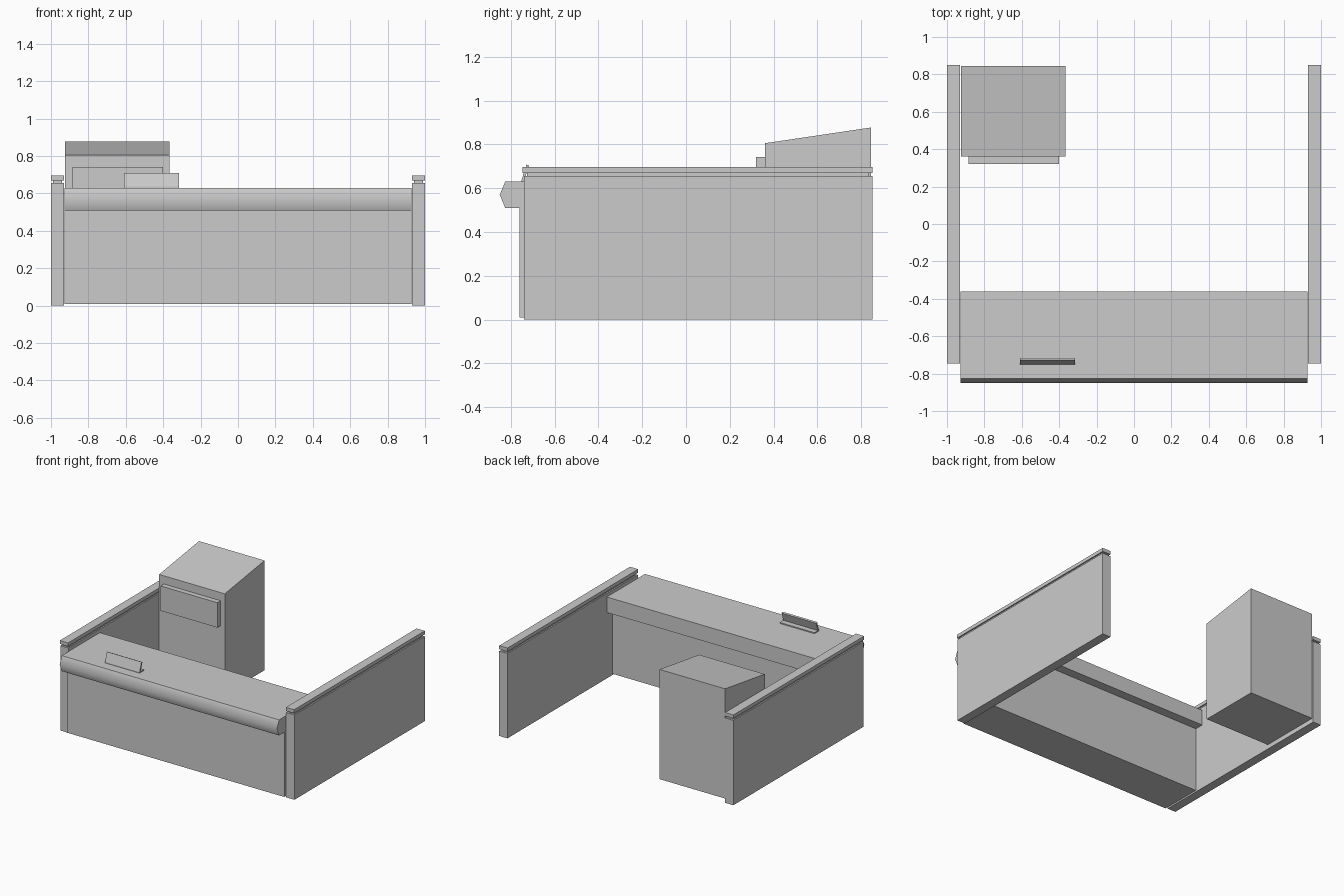
import bpy, bmesh, math

if "Cube" in bpy.data.objects:
    bpy.data.objects.remove(bpy.data.objects["Cube"])


def extrude_x(name, profile, x0, x1, smooth=False):
    """Extrude a (y, z) profile from x0 to x1."""
    bm = bmesh.new()
    a = [bm.verts.new((x0, y, z)) for y, z in profile]
    b = [bm.verts.new((x1, y, z)) for y, z in profile]
    bm.faces.new(a)
    bm.faces.new(b[::-1])
    n = len(profile)
    for i in range(n):
        bm.faces.new((a[i], b[i], b[(i + 1) % n], a[(i + 1) % n]))
    bmesh.ops.recalc_face_normals(bm, faces=bm.faces)
    mesh = bpy.data.meshes.new(name)
    bm.to_mesh(mesh)
    bm.free()
    ob = bpy.data.objects.new(name, mesh)
    bpy.context.collection.objects.link(ob)
    if smooth:
        bpy.ops.object.select_all(action='DESELECT')
        ob.select_set(True)
        bpy.context.view_layer.objects.active = ob
        bpy.ops.object.shade_smooth_by_angle(angle=math.radians(50))
    return ob


def box(name, x0, x1, y0, y1, z0, z1):
    return extrude_x(name, [(y0, z0), (y1, z0), (y1, z1), (y0, z1)], x0, x1)


# side walls, each with a recessed neck and a cap rail
for side, s in (("left", -1), ("right", 1)):
    for part, xa, xb, y0, y1, z0, z1 in (
            ("wall", 0.93, 1.0, -0.74, 0.85, 0.0, 0.655),
            ("neck", 0.94, 0.99, -0.725, 0.835, 0.655, 0.67),
            ("cap_rail", 0.93, 1.0, -0.745, 0.85, 0.67, 0.697)):
        x0, x1 = sorted((s * xa, s * xb))
        box(f"{side}_{part}", x0, x1, y0, y1, z0, z1)

# front base block under the counter
box("front_base", -0.928, 0.928, -0.76, -0.43, 0.01, 0.51)

# counter top with a rounded nose
extrude_x("counter_top", [(-0.36, 0.51), (-0.36, 0.63), (-0.825, 0.63),
                          (-0.85, 0.57), (-0.825, 0.51)], -0.928, 0.928, True)

# desk sign: flat foot and leaning plate
box("sign_foot", -0.61, -0.315, -0.75, -0.695, 0.63, 0.638)
extrude_x("sign_plate", [(-0.75, 0.638), (-0.738, 0.638), (-0.716, 0.703),
                         (-0.728, 0.708)], -0.61, -0.315)

# cabinet with sloped top, and its raised front panel
extrude_x("cabinet", [(0.36, 0.03), (0.845, 0.03), (0.845, 0.877),
                      (0.36, 0.805)], -0.925, -0.365)
box("cabinet_panel", -0.885, -0.40, 0.32, 0.36, 0.55, 0.742)
